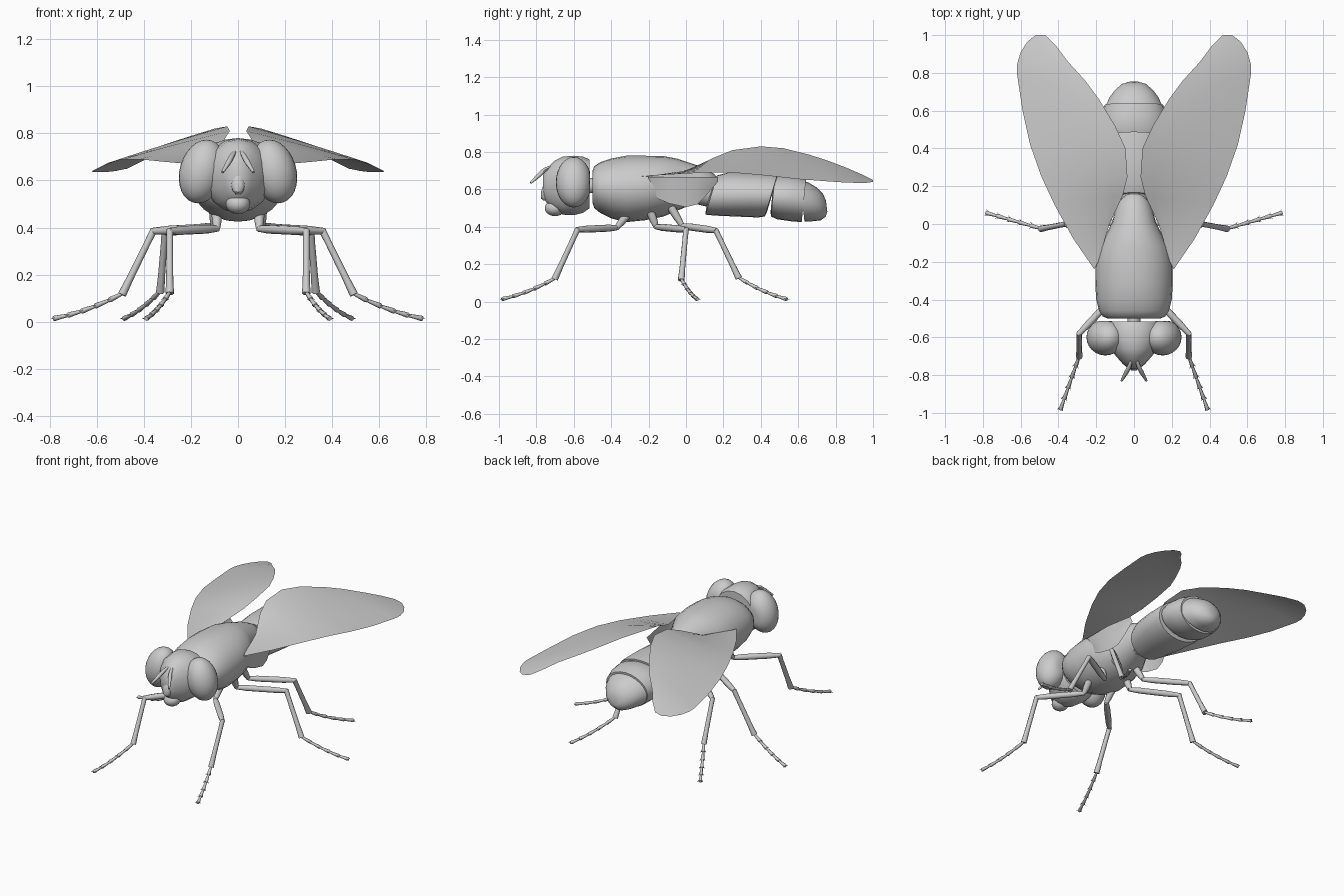
import bpy, bmesh, math
from mathutils import Vector

if "Cube" in bpy.data.objects:
    bpy.data.objects.remove(bpy.data.objects["Cube"])


def finish(name, bm, angle=45):
    bmesh.ops.recalc_face_normals(bm, faces=bm.faces)
    me = bpy.data.meshes.new(name)
    bm.to_mesh(me)
    bm.free()
    me.shade_smooth()
    me.set_sharp_from_angle(angle=math.radians(angle))
    ob = bpy.data.objects.new(name, me)
    bpy.context.collection.objects.link(ob)
    return ob


def skin(bm, rings, closed=True):
    # Bridge successive rows of vertices, capping closed tubes
    n = len(rings[0])
    for a, b in zip(rings, rings[1:]):
        for i in range(n if closed else n - 1):
            j = (i + 1) % n
            bm.faces.new((a[i], a[j], b[j], b[i]))
    if closed:
        bm.faces.new(rings[0])
        bm.faces.new(rings[-1])


def body(name, stations, lean=0.0, n=24):
    # Loft along y; each station is (y, half width, bottom z, top z)
    bm = bmesh.new()
    rings = []
    for y, w, lo, hi in stations:
        ring = []
        for i in range(n):
            t = 2 * math.pi * i / n
            c, s = math.cos(t), math.sin(t)
            h = (hi - lo) / 2
            ring.append(bm.verts.new((w * c, y + lean * s * h, (lo + hi) / 2 + h * s)))
        rings.append(ring)
    skin(bm, rings)
    return finish(name, bm)


def tube(bm, pts, radii, n=8):
    pts = [Vector(p) for p in pts]
    rings = []
    for k, (p, r) in enumerate(zip(pts, radii)):
        d = (pts[min(k + 1, len(pts) - 1)] - pts[max(k - 1, 0)]).normalized()
        u = d.orthogonal().normalized()
        if k:
            u = (prev - d * prev.dot(d)).normalized()
        prev, v = u, d.cross(u)
        rings.append([bm.verts.new(p + r * (math.cos(2 * math.pi * i / n) * u
                      + math.sin(2 * math.pi * i / n) * v)) for i in range(n)])
    skin(bm, rings)


def ball(name, loc, size):
    bm = bmesh.new()
    bmesh.ops.create_uvsphere(bm, u_segments=24, v_segments=14, radius=1)
    for v in bm.verts:
        v.co = Vector((v.co.x * size[0] + loc[0], v.co.y * size[1] + loc[1], v.co.z * size[2] + loc[2]))
    return finish(name, bm)


def grid(name, rows):
    bm = bmesh.new()
    skin(bm, [[bm.verts.new(p) for p in r] for r in rows], closed=False)
    return finish(name, bm, 80)


# Thorax with the rounded plate at the back
body("thorax", [(-.50, .14, .53, .70), (-.49, .165, .50, .725), (-.46, .185, .475, .745),
                (-.40, .20, .445, .765), (-.32, .205, .425, .78), (-.22, .205, .435, .78),
                (-.12, .185, .455, .778), (-.05, .145, .485, .765), (.01, .115, .51, .745),
                (.07, .10, .54, .725), (.12, .078, .57, .70), (.155, .045, .60, .68), (.165, .02, .62, .66)])
body("neck", [(-.54, .035, .58, .66), (-.48, .035, .58, .66)])

# Abdomen segments
body("waist", [(-.03, .07, .52, .67), (.06, .06, .52, .66), (.14, .09, .50, .67), (.22, .11, .48, .67)])
body("abdomen_middle", [(.13, .08, .50, .65), (.135, .135, .465, .675), (.19, .155, .46, .69),
                        (.30, .172, .455, .69), (.42, .182, .45, .685), (.455, .178, .455, .68),
                        (.46, .13, .48, .66)], lean=.3)
body("abdomen_rear", [(.46, .14, .48, .64), (.465, .17, .455, .665), (.50, .178, .44, .675),
                      (.57, .172, .43, .67), (.63, .155, .425, .655)], lean=.1)
body("abdomen_tip", [(.62, .152, .428, .655), (.67, .13, .43, .635), (.71, .10, .435, .61),
                     (.74, .065, .455, .575), (.752, .025, .48, .54)], lean=-.12)

# Head, face and mouthparts
body("head", [(-.515, .14, .50, .76), (-.55, .15, .475, .775), (-.60, .148, .462, .78),
              (-.66, .125, .465, .775), (-.70, .095, .485, .755), (-.74, .06, .52, .715),
              (-.765, .03, .56, .68)], n=16)
body("nose_ridge", [(-.72, .035, .53, .68), (-.765, .028, .54, .62), (-.775, .014, .55, .59)], n=10)
ball("mouth", (0, -.70, .50), (.052, .055, .043))

# Wing edges from hinge to tip: inner point, then outer point
WING = [((.19, -.20, .67), (.21, -.24, .67)), ((.13, 0, .70), (.32, -.08, .68)),
        ((.06, .15, .77), (.42, .10, .69)), ((.035, .25, .81), (.49, .25, .69)),
        ((.045, .40, .83), (.55, .42, .675)), ((.10, .52, .82), (.59, .60, .655)),
        ((.185, .66, .785), (.62, .80, .64)), ((.255, .755, .755), (.618, .85, .637)),
        ((.35, .86, .715), (.60, .91, .635)), ((.41, .94, .68), (.565, .965, .635)),
        ((.47, 1.0, .65), (.52, 1.0, .64))]
# Hanging lobe at the wing base: y, lower z
LOBE = [(-.20, .65), (-.15, .55), (-.09, .525), (0, .505), (.06, .52), (.11, .57), (.17, .64)]

# Leg joints: body, hip, knee, ankle, toe
LEGS = {
    "front": [(.09, -.31, .47), (.09, -.37, .395), (.29, -.58, .385), (.29, -.70, .125), (.39, -.985, .013)],
    "middle": [(.10, -.19, .48), (.10, -.16, .40), (.36, 0, .385), (.49, -.025, .12), (.785, .06, .013)],
    "hind": [(.08, -.09, .52), (.09, -.02, .405), (.31, .16, .38), (.33, .28, .13), (.485, .54, .013)],
}


def leg(name, joints, s):
    p = [Vector((x * s, y, z)) for x, y, z in joints]
    bm = bmesh.new()
    tube(bm, [p[0], p[0].lerp(p[1], .6), p[1]], [.024, .02, .014])
    for a, b, radii in ((p[1], p[2], (.013, .019, .019, .014)), (p[2], p[3], (.015, .014, .015, .018))):
        tube(bm, [a.lerp(b, t) for t in (-.02, .2, .75, 1.02)], radii)
    # Five foot segments along a drooping path, each flared with a pair of spines
    mid = p[3].lerp(p[4], .5) - Vector((0, 0, .025))
    path = [(1 - t) ** 2 * p[3] + 2 * t * (1 - t) * mid + t * t * p[4] for t in [i / 5 for i in range(6)]]
    for a, b in zip(path, path[1:]):
        tube(bm, [a, a.lerp(b, .9), b], [.007, .0115, .009])
        d = (b - a).normalized()
        side = d.cross(Vector((0, 0, 1))).normalized()
        for k in (-1, 1):
            tube(bm, [a.lerp(b, .8) + side * k * .008, b + side * k * .017 + d * .004], [.003, .001], 4)
    finish(name, bm)


for label, s in (("right", 1), ("left", -1)):
    # Eye with a flattened back, leaning in at the top
    eye = ball(label + "_eye", (s * .152, -.60, .638), (.098, .096, .135))
    for v in eye.data.vertices:
        v.co.y = min(v.co.y, -.513)
        v.co.x -= s * (v.co.z - .638) * .14

    # Antenna
    bm = bmesh.new()
    tube(bm, [(s * .015, -.725, .72), (s * .025, -.755, .705), (s * .04, -.785, .677), (s * .066, -.83, .635)],
         [.008, .011, .012, .006])
    finish(label + "_antenna", bm)

    # Wing sheet, slightly arched across its width
    rows = []
    for a, b in WING:
        a, b = Vector(a), Vector(b)
        row = []
        for i in range(8):
            t = i / 7
            q = a.lerp(b, t) + Vector((0, 0, .03 * (b - a).length * t * (1 - t)))
            row.append((q.x * s, q.y, q.z))
        rows.append(row)
    grid(label + "_wing", rows)

    rows = []
    for y, z in LOBE:
        top = .665
        rows.append([(s * (.205 - .02 * t - .18 * max(0, y)), y, top + (z - top) * t) for t in (0, .35, .7, 1)])
    grid(label + "_wing_base_lobe", rows)

    for part, joints in LEGS.items():
        leg(f"{label}_{part}_leg", joints, s)
